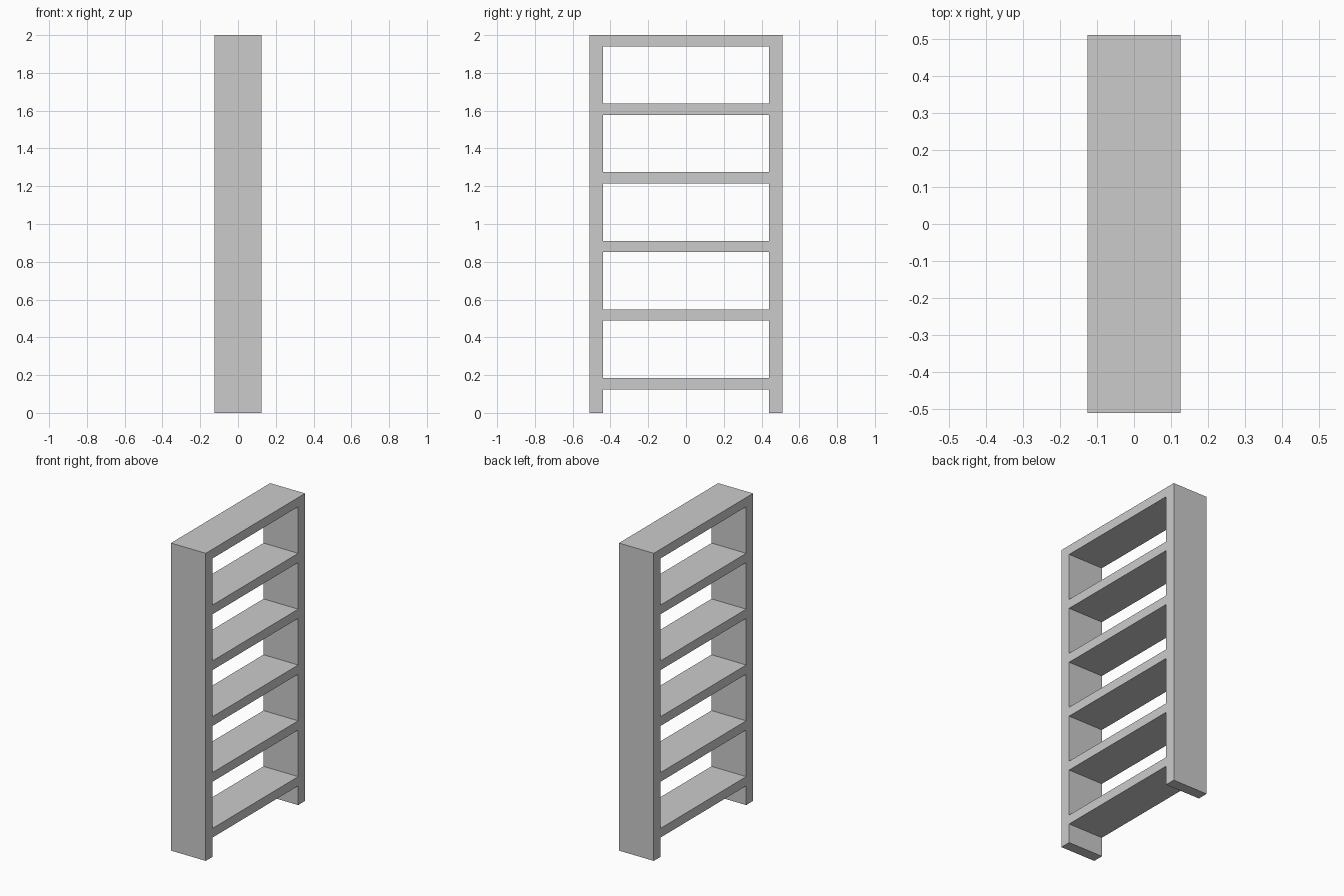
import bpy

# Remove the default cube
cube = bpy.data.objects.get("Cube")
if cube:
    bpy.data.objects.remove(cube, do_unlink=True)

DEPTH, WIDTH, HEIGHT = 0.25, 1.02, 2.0
POST, BOARD = 0.07, 0.06
SHELVES, LOWEST = 6, 0.125

grey = bpy.data.materials.new("plain grey")
grey.use_nodes = True
colour = (0.6, 0.6, 0.6, 1)
grey.diffuse_color = colour
grey.node_tree.nodes["Principled BSDF"].inputs["Base Color"].default_value = colour


def box(name, size, centre):
    bpy.ops.mesh.primitive_cube_add(size=1, location=centre)
    obj = bpy.context.object
    obj.name = name
    obj.scale = size
    bpy.ops.object.transform_apply(location=False, rotation=False, scale=True)
    obj.data.materials.append(grey)
    return obj


# Upright side panels
for name, side in (("front_upright", -1), ("back_upright", 1)):
    box(name, (DEPTH, POST, HEIGHT), (0, side * (WIDTH - POST) / 2, HEIGHT / 2))

# Evenly spaced shelves, the last one flush with the top
step = (HEIGHT - BOARD - LOWEST) / (SHELVES - 1)
for i in range(SHELVES):
    name = "top_board" if i == SHELVES - 1 else f"shelf_{i + 1}"
    box(name, (DEPTH, WIDTH - 2 * POST, BOARD), (0, 0, LOWEST + i * step + BOARD / 2))
